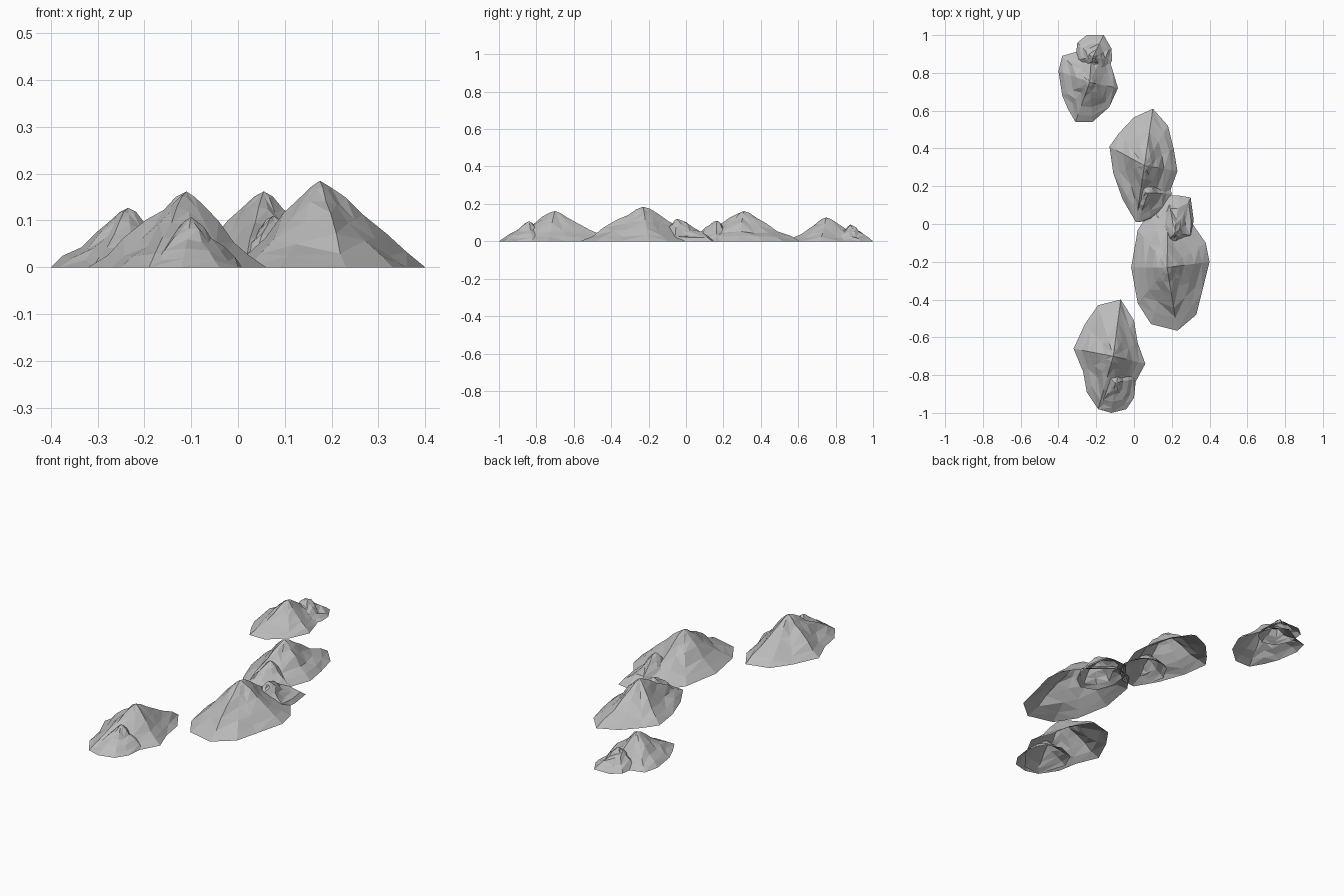
import bpy, bmesh, math, random
from mathutils import Vector

random.seed(4)
rock = bpy.data.materials.new("grey rock")
rock.diffuse_color = (0.5, 0.5, 0.5, 1)

# slope profile: (fraction of the way to the foot, fraction of peak height)
PROFILE = [(0.11, 0.92), (0.24, 0.76), (0.40, 0.57), (0.62, 0.33), (0.82, 0.16), (1.0, 0.0)]


def mountain(name, peak, foot, rough=0.04):
    """Open-bottomed faceted peak running down to an irregular foot outline."""
    bm = bmesh.new()
    top = bm.verts.new(peak)
    n = len(foot)
    previous = None
    for t, h in PROFILE:
        ring = []
        for i, (x, y) in enumerate(foot):
            # ridges on every third spoke, gullies between
            ridge = (0.03 if i % 3 == 0 else -0.03) * math.sin(math.pi * t)
            j = random.uniform(-rough, rough) if t < 1 else 0
            z = peak[2] * max(0, h + ridge + j * math.sin(math.pi * t))
            ring.append(bm.verts.new((peak[0] + (x - peak[0]) * (t + j * t),
                                      peak[1] + (y - peak[1]) * (t + j * t), z)))
        for i in range(n):
            k = (i + 1) % n
            if previous is None:
                bm.faces.new((top, ring[i], ring[k]))
            elif i % 2:
                bm.faces.new((previous[i], ring[i], ring[k]))
                bm.faces.new((previous[i], ring[k], previous[k]))
            else:
                bm.faces.new((previous[i], ring[i], previous[k]))
                bm.faces.new((ring[i], ring[k], previous[k]))
        previous = ring
    bm.normal_update()
    if sum(f.normal.z for f in bm.faces) < 0:
        bmesh.ops.reverse_faces(bm, faces=bm.faces[:])
    me = bpy.data.meshes.new(name)
    bm.to_mesh(me)
    bm.free()
    me.materials.append(rock)
    bpy.context.collection.objects.link(bpy.data.objects.new(name, me))


# main peaks
mountain("tall_mountain", (0.175, -0.23, 0.185), [
    (0.23, -0.565), (0.33, -0.48), (0.36, -0.36), (0.40, -0.20), (0.38, -0.10), (0.31, 0.0),
    (0.18, 0.10), (0.09, 0.07), (0.02, -0.03), (-0.015, -0.23), (0.02, -0.42), (0.09, -0.53)])
mountain("middle_mountain", (0.055, 0.31, 0.162), [
    (0.10, 0.61), (0.0, 0.565), (-0.08, 0.48), (-0.13, 0.41), (-0.11, 0.27), (-0.06, 0.13),
    (0.01, 0.01), (0.09, 0.03), (0.16, 0.09), (0.23, 0.28), (0.21, 0.40), (0.18, 0.52)])
mountain("front_mountain", (-0.11, -0.70, 0.162), [
    (-0.07, -0.40), (-0.19, -0.43), (-0.26, -0.53), (-0.32, -0.66), (-0.27, -0.78), (-0.25, -0.89),
    (-0.19, -0.98), (-0.09, -0.97), (-0.01, -0.87), (0.06, -0.74), (0.02, -0.63), (0.0, -0.51)])
mountain("back_mountain", (-0.235, 0.75, 0.127), [
    (-0.31, 0.54), (-0.22, 0.54), (-0.13, 0.62), (-0.085, 0.72), (-0.115, 0.82), (-0.15, 0.92),
    (-0.22, 0.96), (-0.31, 0.91), (-0.38, 0.89), (-0.40, 0.81), (-0.38, 0.68), (-0.35, 0.61)])

# secondary peaks on the flanks
mountain("tall_side_peak", (0.215, -0.05, 0.12), [
    (0.18, 0.15), (0.11, 0.06), (0.10, -0.05), (0.13, -0.14), (0.21, -0.17), (0.28, -0.12),
    (0.31, -0.06), (0.315, 0.03), (0.30, 0.14), (0.24, 0.15)], 0.09)
mountain("middle_side_peak", (0.075, 0.165, 0.11), [
    (0.02, 0.01), (0.09, 0.02), (0.16, 0.08), (0.20, 0.16), (0.17, 0.25), (0.09, 0.29),
    (0.0, 0.26), (-0.05, 0.17), (-0.03, 0.08)], 0.07)
mountain("front_side_peak", (-0.10, -0.84, 0.107), [
    (-0.12, -1.0), (-0.04, -0.98), (0.0, -0.92), (0.01, -0.82), (-0.03, -0.73), (-0.11, -0.70),
    (-0.20, -0.74), (-0.24, -0.83), (-0.19, -0.98)], 0.06)
mountain("back_side_peak", (-0.22, 0.88, 0.09), [
    (-0.16, 1.0), (-0.25, 1.0), (-0.30, 0.96), (-0.31, 0.87), (-0.27, 0.79), (-0.20, 0.77),
    (-0.14, 0.81), (-0.115, 0.87), (-0.12, 0.93)], 0.08)
